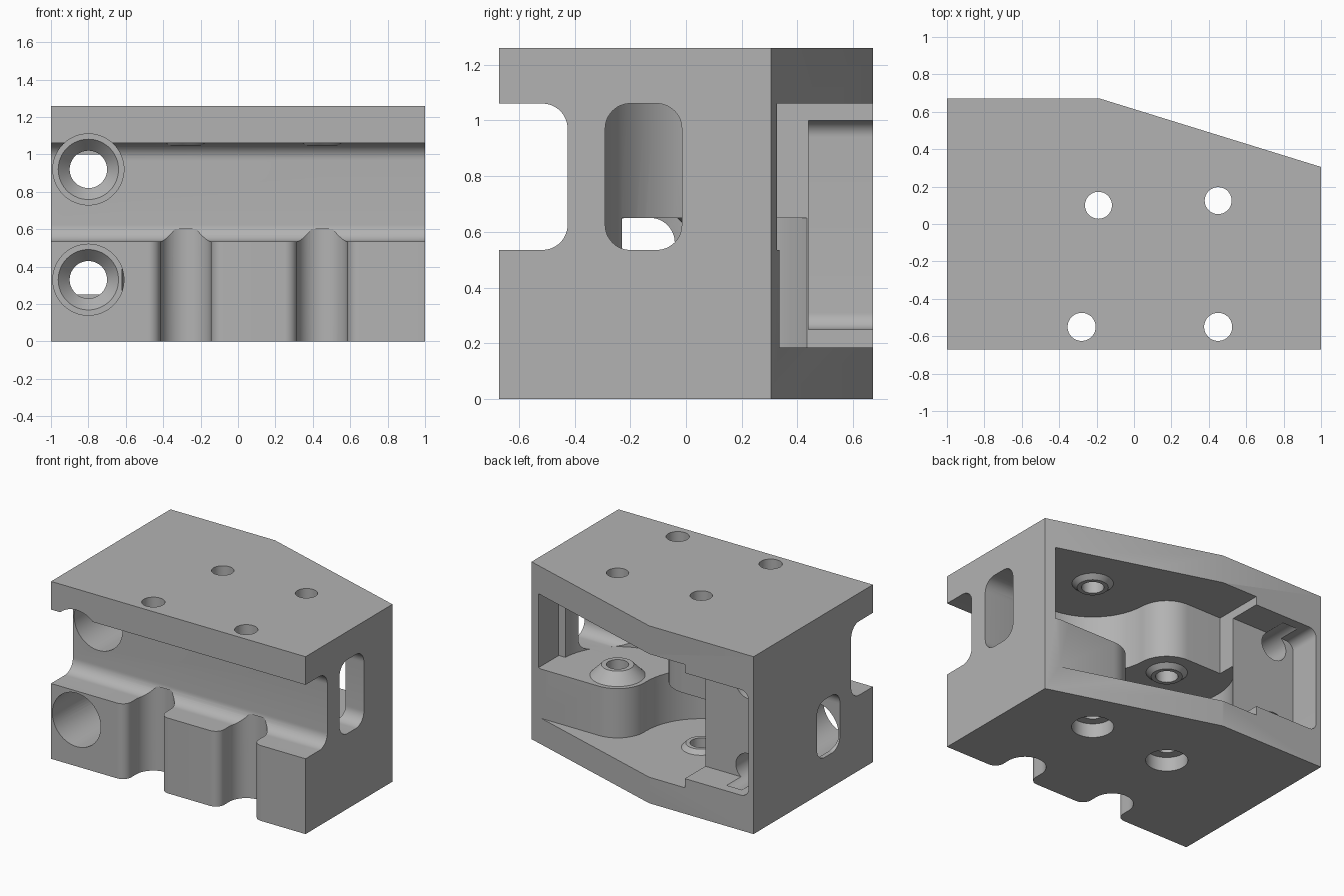
import bpy, bmesh
from math import sin, cos, pi, radians
from mathutils import Vector

cube = bpy.data.objects.get("Cube")
if cube:
    bpy.data.objects.remove(cube, do_unlink=True)

grey = bpy.data.materials.new("plain_grey")
grey.use_nodes = True
grey.diffuse_color = (0.45, 0.45, 0.45, 1)
grey.node_tree.nodes["Principled BSDF"].inputs["Base Color"].default_value = (0.45, 0.45, 0.45, 1)


def to_axis(axis, a, b, t):
    """Place profile point (a, b) at distance t along the axis."""
    return {"x": (t, a, b), "y": (a, t, b), "z": (a, b, t)}[axis]


def loft(name, axis, low, high, t0, t1):
    """Solid between two matching profiles."""
    bm = bmesh.new()
    ring0 = [bm.verts.new(to_axis(axis, a, b, t0)) for a, b in low]
    ring1 = [bm.verts.new(to_axis(axis, a, b, t1)) for a, b in high]
    bm.faces.new(ring0)
    bm.faces.new(ring1)
    n = len(ring0)
    for i in range(n):
        j = (i + 1) % n
        bm.faces.new((ring0[i], ring0[j], ring1[j], ring1[i]))
    bmesh.ops.recalc_face_normals(bm, faces=bm.faces)
    mesh = bpy.data.meshes.new(name)
    bm.to_mesh(mesh)
    bm.free()
    mesh.materials.append(grey)
    obj = bpy.data.objects.new(name, mesh)
    bpy.context.collection.objects.link(obj)
    return obj


def prism(name, axis, points, t0, t1):
    return loft(name, axis, points, points, t0, t1)


def arc(c, r, start, end, n=12):
    steps = [radians(start + (end - start) * i / n) for i in range(n + 1)]
    return [(c[0] + r * cos(s), c[1] + r * sin(s)) for s in steps]


def circle(c, r, n=64):
    return arc(c, r, 0, 360, n)[:-1]


def cone(name, axis, c, r0, r1, t0, t1):
    return loft(name, axis, circle(c, r0), circle(c, r1), t0, t1)


def rounded(a0, a1, b0, b1, r):
    return (arc((a1 - r, b1 - r), r, 0, 90) + arc((a0 + r, b1 - r), r, 90, 180)
            + arc((a0 + r, b0 + r), r, 180, 270) + arc((a1 - r, b0 + r), r, 270, 360))


def rect(a0, a1, b0, b1):
    return [(a0, b0), (a1, b0), (a1, b1), (a0, b1)]


def combine(tool, operation):
    """Apply a boolean to the body and discard the tool."""
    mod = body.modifiers.new("shape", "BOOLEAN")
    mod.operation = operation
    mod.solver = "EXACT"
    mod.object = tool
    bpy.context.view_layer.objects.active = body
    bpy.ops.object.modifier_apply(modifier=mod.name)
    bpy.data.objects.remove(tool, do_unlink=True)


def cut(tool):
    combine(tool, "DIFFERENCE")


def add(tool):
    combine(tool, "UNION")


TOP = 1.26
FLOOR, STEP, SPLIT, CEIL = 0.185, 0.535, 0.65, 1.06
right_hole, left_hole = (0.45, 0.125), (-0.19, 0.1)
OUTER, INNER = 0.43, 0.21

# Main block with the slanted back corner
body = prism("bracket_body", "z",
             [(-1, -0.67), (1, -0.67), (1, 0.305), (-0.18, 0.67), (-1, 0.67)], 0, TOP)

# Front channel
cut(prism("channel", "x", rounded(-0.95, -0.425, STEP, CEIL, 0.09), -1.1, 1.1))

# Upper curved pocket, then the round column left standing in it
cut(prism("upper_bowl", "z", circle(right_hole, OUTER), STEP, CEIL))
cut(prism("upper_back", "z", rect(-0.46, 0.93, 0.31, 0.9), STEP, CEIL))
cut(prism("upper_middle", "z", rect(-0.19, 0.93, 0.1, 0.9), STEP, CEIL))
add(prism("upper_column", "z", circle(left_hole, INNER), 0.5, 1.12))

# Lower curved pocket and its column
cut(prism("lower_bowl", "z", circle(left_hole, OUTER), FLOOR, SPLIT))
cut(prism("lower_back", "z", rect(-0.46, 0.93, 0.335, 0.9), FLOOR, SPLIT))
cut(prism("lower_middle", "z", rect(-0.19, 0.45, 0.1, 0.9), FLOOR, SPLIT))
cut(prism("pocket_link", "z", rect(0, 0.3, -0.23, 0), STEP, SPLIT))
add(prism("lower_column", "z", circle(right_hole, INNER), 0.1, STEP))

# Side windows
cut(prism("left_window", "x", rounded(-0.29, -0.015, STEP, CEIL, 0.09), 0.45, 1.1))
cut(prism("right_window", "x", rounded(-0.3, -0.04, 0.24, SPLIT, 0.09), -1.1, -0.19))

# Recess behind the mounting holes
cut(prism("back_recess", "y", rounded(-0.96, -0.3, 0.25, 1.0, 0.06), 0.44, 0.9))

# Conical bosses on the pocket floors and ceilings
add(cone("step_boss", "z", right_hole, 0.18, 0.105, STEP - 0.002, 0.61))
add(cone("floor_boss", "z", left_hole, 0.13, 0.1, FLOOR - 0.002, 0.215))
add(cone("ceiling_boss", "z", right_hole, 0.1, 0.135, CEIL - 0.03, CEIL + 0.002))
add(cone("column_boss", "z", left_hole, 0.1, 0.135, SPLIT - 0.03, SPLIT + 0.002))

# Vertical screw holes with wide mouths underneath
for hole in (right_hole, left_hole):
    cut(prism("screw_hole", "z", circle(hole, 0.072), -0.1, TOP + 0.1))
    cut(prism("screw_head", "z", circle(hole, 0.135), -0.1, 0.1))

# Front lip holes and the flared vertical grooves below them
for x in (-0.28, 0.45):
    cut(prism("lip_hole", "z", circle((x, -0.55), 0.075), 0.8, TOP + 0.1))
    cut(cone("lip_countersink", "z", (x, -0.55), 0.12, 0.075, CEIL - 0.01, CEIL + 0.03))
    flare = [(0.2, -0.8)] + arc((0.2, -0.605), 0.065, 270, 180)
    half = flare + arc((0, -0.55), 0.135, 0, 180, 32) + [(-a, b) for a, b in reversed(flare)]
    cut(prism("groove", "z", [(x + a, b) for a, b in half], -0.1, 0.6))

# Deep stepped mounting holes through the front
for z in (0.92, 0.33):
    hole = (-0.8, z)
    cut(prism("mount_bore", "y", circle(hole, 0.19), -0.9, 0.1))
    cut(cone("mount_taper", "y", hole, 0.17, 0.1, 0.09, 0.17))
    cut(prism("mount_hole", "y", circle(hole, 0.1), 0, 0.6))

# Smooth the curves, keep the edges crisp
bpy.ops.object.select_all(action="DESELECT")
body.select_set(True)
bpy.context.view_layer.objects.active = body
bpy.ops.object.shade_smooth_by_angle(angle=radians(30))
